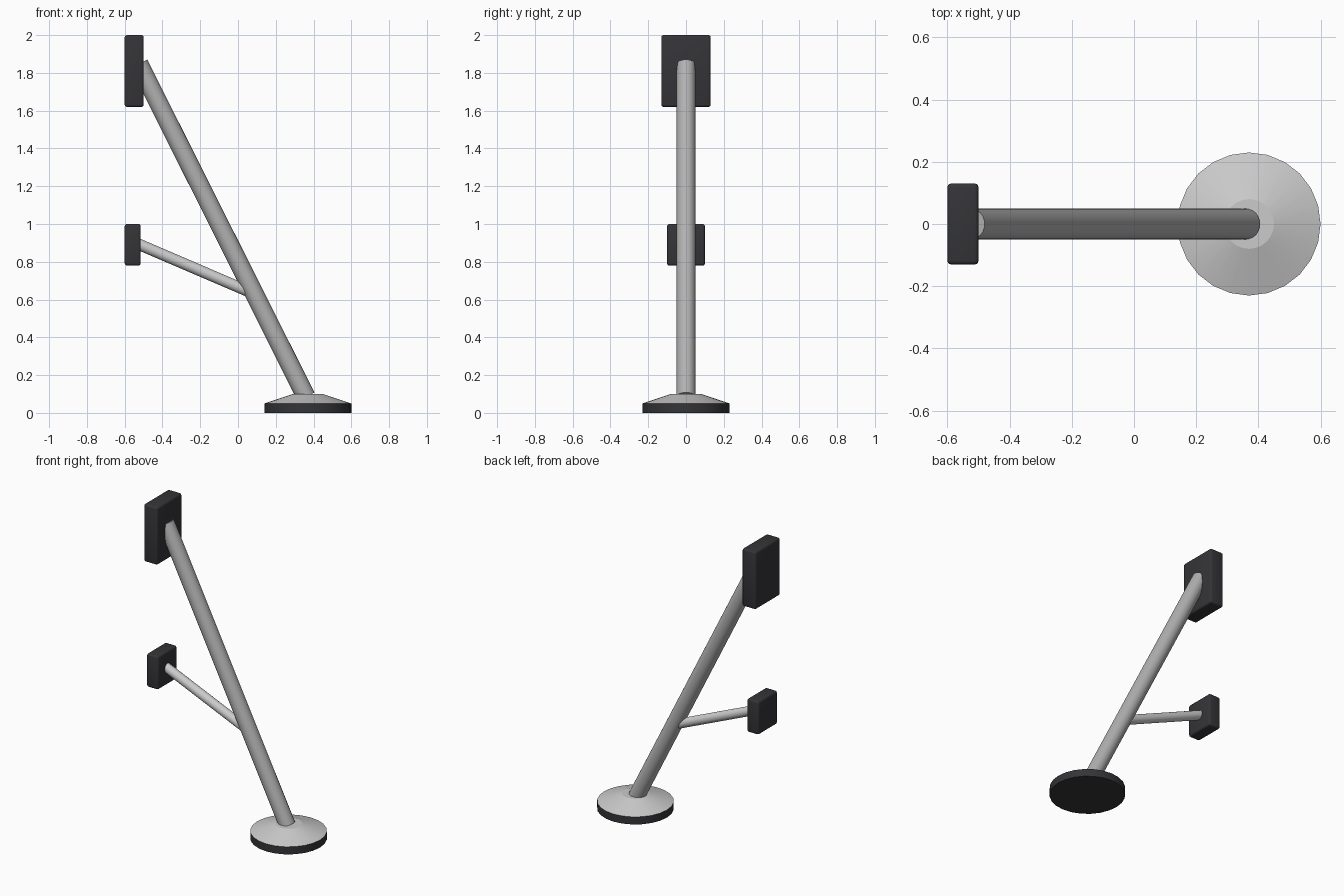
import bpy, math
from mathutils import Vector

if "Cube" in bpy.data.objects:
    bpy.data.objects.remove(bpy.data.objects["Cube"])


def material(name, rgb):
    m = bpy.data.materials.new(name)
    m.diffuse_color = (*rgb, 1)
    m.use_nodes = True
    m.node_tree.nodes["Principled BSDF"].inputs["Base Color"].default_value = m.diffuse_color
    return m


RUBBER = material("dark_rubber", (0.035, 0.035, 0.04))
STEEL = material("light_steel", (0.56, 0.57, 0.59))
TUBE = material("tube_grey", (0.44, 0.44, 0.44))


def finish(name, mat, angle=30):
    ob = bpy.context.object
    ob.name = name
    ob.data.materials.append(mat)
    bpy.ops.object.shade_smooth_by_angle(angle=math.radians(angle))
    return ob


def rod(name, a, b, radius, mat):
    a, b = Vector(a), Vector(b)
    d = b - a
    bpy.ops.mesh.primitive_cylinder_add(
        vertices=24, radius=radius, depth=d.length, location=(a + b) / 2,
        rotation=d.to_track_quat('Z', 'Y').to_euler())
    return finish(name, mat)


def pad(name, lo, hi, bevel=0.012):
    lo, hi = Vector(lo), Vector(hi)
    bpy.ops.mesh.primitive_cube_add(size=1, location=(lo + hi) / 2)
    ob = bpy.context.object
    ob.scale = hi - lo
    bpy.ops.object.transform_apply(location=False, rotation=False, scale=True)
    mod = ob.modifiers.new("Bevel", 'BEVEL')
    mod.width = bevel
    mod.segments = 3
    bpy.ops.object.modifier_apply(modifier=mod.name)
    return finish(name, RUBBER)


BASE_X = 0.37

# Foot: rubber disc with a shallow steel cone on top
bpy.ops.mesh.primitive_cylinder_add(vertices=24, radius=0.23, depth=0.05,
                                    location=(BASE_X, 0, 0.025))
finish("foot_rubber", RUBBER)
bpy.ops.mesh.primitive_cone_add(vertices=24, radius1=0.23, radius2=0.08, depth=0.05,
                                location=(BASE_X, 0, 0.075))
finish("foot_cone", STEEL, 15)

# Leaning main tube and the side strut
rod("main_tube", (0.36, 0, 0.086), (-0.525, 0, 1.848), 0.05, TUBE)
rod("side_strut", (0.07, 0, 0.637), (-0.55, 0, 0.903), 0.03, STEEL)

# Pads at the wall side
pad("upper_pad", (-0.6, -0.13, 1.62), (-0.5, 0.13, 2.0))
pad("lower_pad", (-0.6, -0.1, 0.78), (-0.515, 0.1, 1.0))
